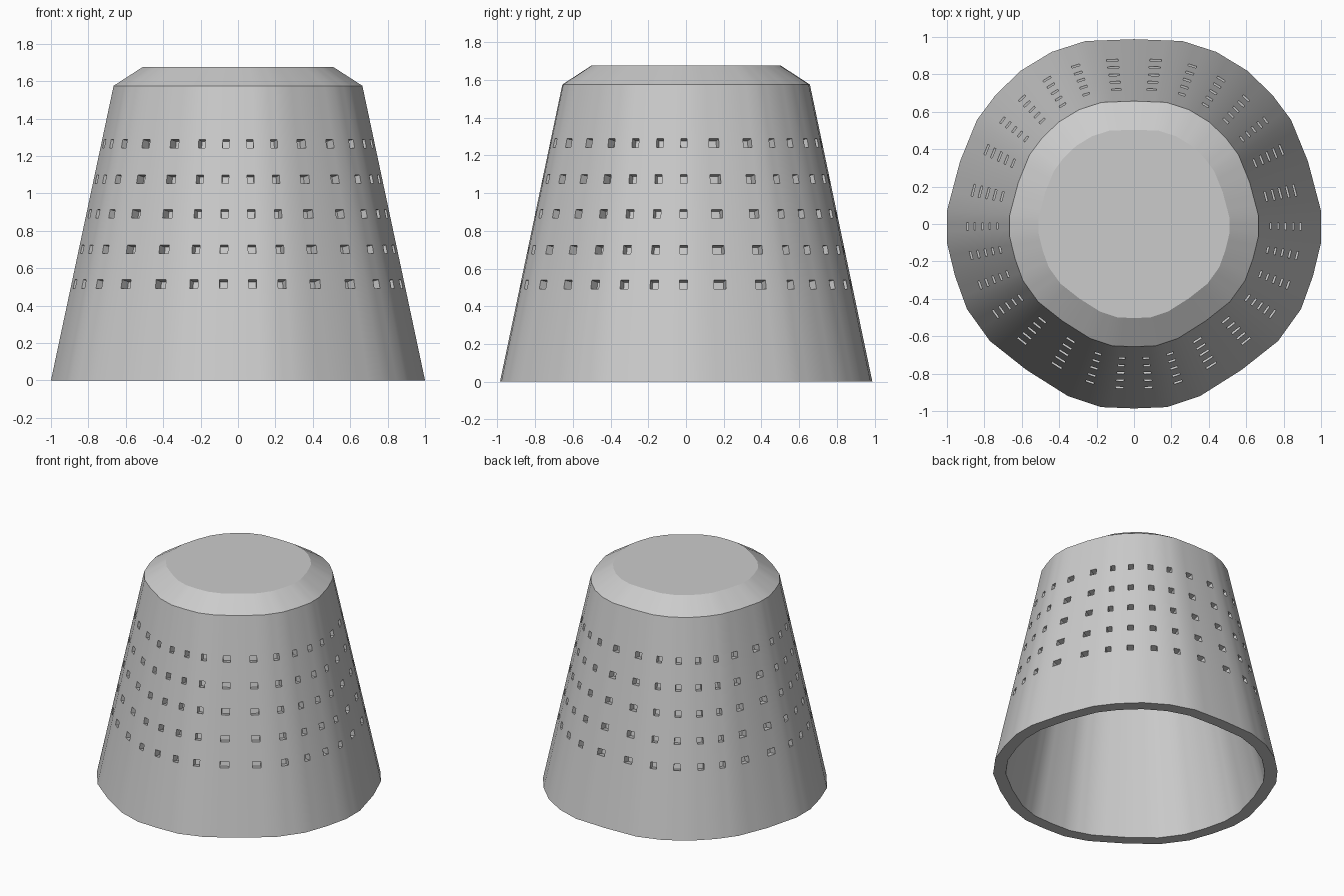
import bpy, bmesh
from mathutils import Vector

if "Cube" in bpy.data.objects:
    bpy.data.objects.remove(bpy.data.objects["Cube"])

# Right half of the hand-shaped base outline, back to front; mirrored for the left
HALF = [(0, .988), (.26, .978), (.44, .92), (.605, .82), (.74, .69), (.84, .556),
        (.93, .335), (1, .07), (1, -.10), (.957, -.278), (.893, -.455),
        (.77, -.626), (.575, -.78), (.353, -.92), (.176, -.979), (0, -.986)]
OUTLINE = [Vector((-x, y)) for x, y in HALF] + [Vector(p) for p in HALF[-2:0:-1]]
N = len(OUTLINE)

TOP_Z, TOP_S = 1.575, .665          # shoulder height and scale
ROWS = [.515, .70, .89, 1.075, 1.265]
HOLE_H, HOLE_U, DEPTH = .046, .135, .055

# Points around the wall: each facet is split so that it holds a dimple column
ring_pts = []
for i, a in enumerate(OUTLINE):
    b = OUTLINE[(i + 1) % N]
    ring_pts += [a, a.lerp(b, .5 - HOLE_U), a.lerp(b, .5 + HOLE_U)]
M = len(ring_pts)

bm = bmesh.new()


def ring(z, s):
    return [bm.verts.new((p.x * s, p.y * s, z)) for p in ring_pts]


def bridge(a, b):
    return [bm.faces.new((a[i], a[(i + 1) % M], b[(i + 1) % M], b[i])) for i in range(M)]


# Outer tapered wall, keeping the faces that become dimples
levels = [0] + [z + d * HOLE_H / 2 for z in ROWS for d in (-1, 1)] + [TOP_Z]
rings = [ring(z, 1 + (TOP_S - 1) * z / TOP_Z) for z in levels]
dimples = []
for k in range(len(rings) - 1):
    faces = bridge(rings[k], rings[k + 1])
    if k % 2 == 1:
        dimples += faces[1::3]

# Bevelled shoulder and flat top
crown = ring(1.675, .51)
bridge(rings[-1], crown)
bm.faces.new(crown)

# Bottom rim, inner wall and ceiling
inner = [rings[0], ring(0, .91), ring(1.53, .585), ring(1.585, .49)]
for a, b in zip(inner, inner[1:]):
    bridge(b, a)
bm.faces.new(list(reversed(inner[-1])))
bmesh.ops.recalc_face_normals(bm, faces=bm.faces[:])

# Push the dimples into the wall
pushed = bmesh.ops.extrude_discrete_faces(bm, faces=dimples)["faces"]
for f in pushed:
    f.normal_update()
    bmesh.ops.translate(bm, verts=f.verts[:], vec=-f.normal * DEPTH)
bmesh.ops.recalc_face_normals(bm, faces=bm.faces[:])

mesh = bpy.data.meshes.new("thimble_cup")
bm.to_mesh(mesh)
bm.free()
cup = bpy.data.objects.new("thimble_cup", mesh)
bpy.context.collection.objects.link(cup)
bpy.context.view_layer.objects.active = cup
cup.select_set(True)
bpy.ops.object.shade_smooth_by_angle(angle=.5)
